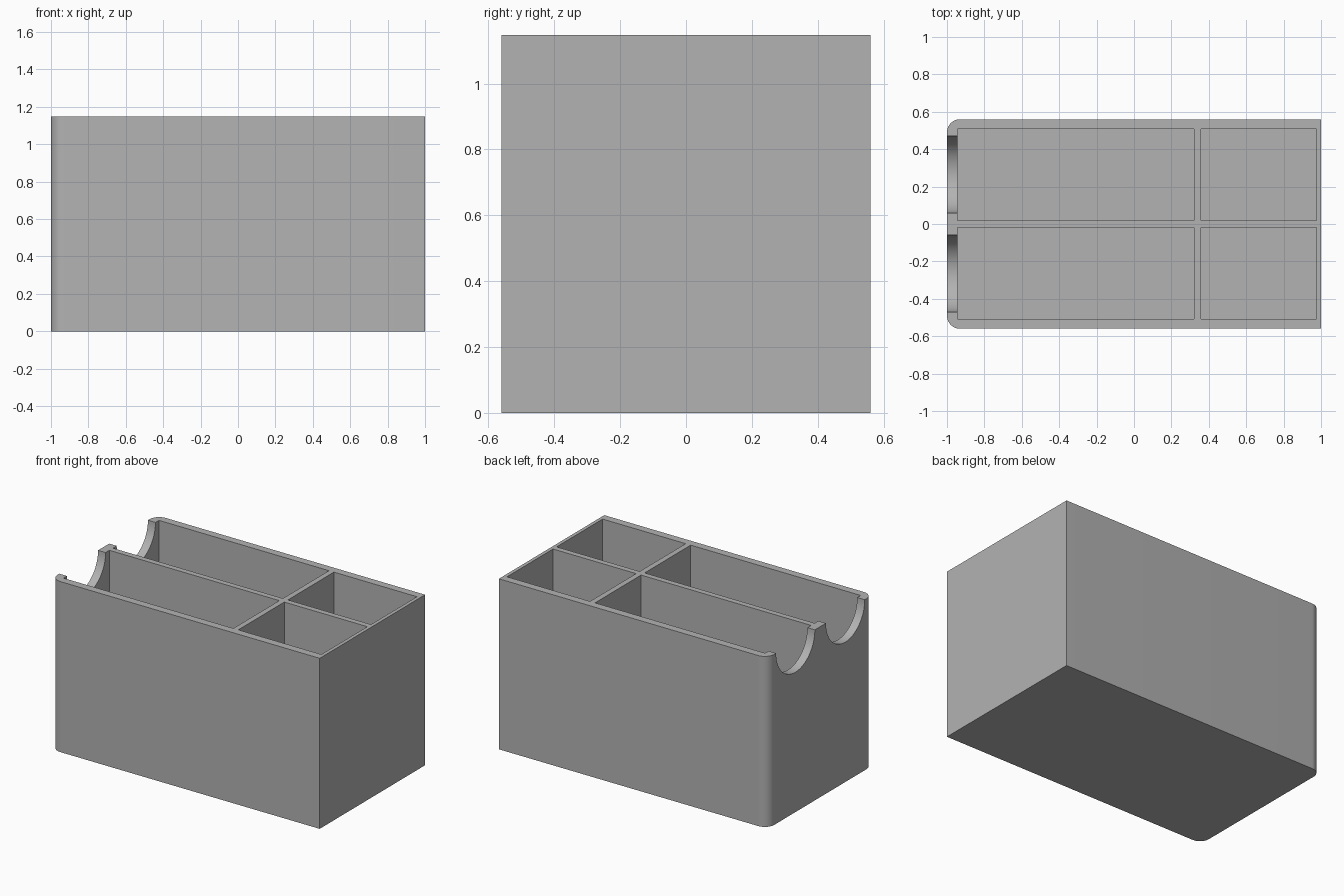
import bpy
import bmesh
from math import pi
from mathutils import Matrix

cube = bpy.data.objects.get("Cube")
if cube:
    bpy.data.objects.remove(cube, do_unlink=True)

HALF_WIDTH, HEIGHT, FLOOR = 0.56, 1.147, 0.05
CORNER_RADIUS = 0.07

grey = bpy.data.materials.new("plain grey")
grey.use_nodes = True
grey.diffuse_color = (0.45, 0.45, 0.45, 1)
grey.node_tree.nodes["Principled BSDF"].inputs["Base Color"].default_value = grey.diffuse_color


def add_object(name, bm):
    mesh = bpy.data.meshes.new(name)
    bm.to_mesh(mesh)
    bm.free()
    obj = bpy.data.objects.new(name, mesh)
    bpy.context.collection.objects.link(obj)
    mesh.materials.append(grey)
    return obj


def box(bm, low, high):
    size = [b - a for a, b in zip(low, high)]
    centre = [(a + b) / 2 for a, b in zip(low, high)]
    matrix = Matrix.Translation(centre) @ Matrix.Diagonal((*size, 1))
    bmesh.ops.create_cube(bm, size=1, matrix=matrix)


# Outer block with the two upright edges on the notched end rounded
bm = bmesh.new()
box(bm, (-1, -HALF_WIDTH, 0), (1, HALF_WIDTH, HEIGHT))
upright = [e for e in bm.edges if all(v.co.x < -0.9 for v in e.verts)
           and abs(e.verts[0].co.z - e.verts[1].co.z) > 0.5]
bmesh.ops.bevel(bm, geom=upright, offset=CORNER_RADIUS, segments=10,
                profile=0.5, affect='EDGES')
organizer = add_object("organizer_box", bm)

# Four compartments: two long, two short
bm = bmesh.new()
for x0, x1 in ((-0.944, 0.321), (0.358, 0.976)):
    for y0, y1 in ((-0.508, -0.019), (0.019, 0.508)):
        box(bm, (x0, y0, FLOOR), (x1, y1, HEIGHT + 0.1))
compartments = add_object("compartment_cutter", bm)

# Two half-round notches in the end wall
bm = bmesh.new()
for side in (-1, 1):
    matrix = Matrix.Translation((-1, side * 0.265, HEIGHT)) @ Matrix.Rotation(pi / 2, 4, 'Y')
    bmesh.ops.create_cone(bm, cap_ends=True, segments=64, radius1=0.206,
                          radius2=0.206, depth=0.2, matrix=matrix)
notches = add_object("notch_cutter", bm)

# Cut, then discard the cutters
bpy.context.view_layer.objects.active = organizer
organizer.select_set(True)
for cutter in (compartments, notches):
    cutter.hide_render = True
    cut = organizer.modifiers.new("cut", 'BOOLEAN')
    cut.operation = 'DIFFERENCE'
    cut.solver = 'EXACT'
    cut.object = cutter
    bpy.ops.object.modifier_apply(modifier=cut.name)
    bpy.data.objects.remove(cutter, do_unlink=True)

bpy.ops.object.shade_smooth_by_angle(angle=pi / 6)
